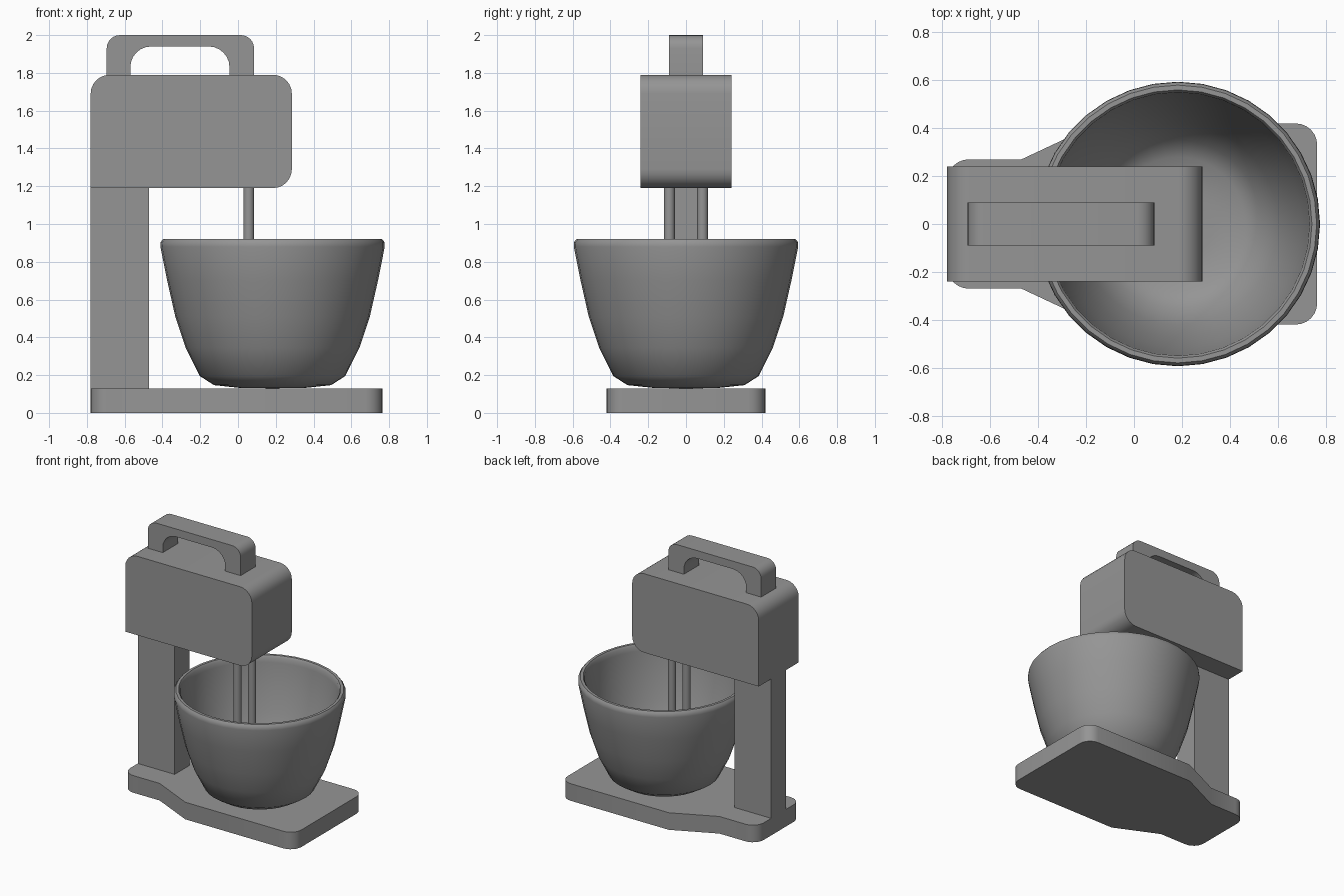
import bpy, bmesh, math
from mathutils import Vector

if "Cube" in bpy.data.objects:
    bpy.data.objects.remove(bpy.data.objects["Cube"])

gray = bpy.data.materials.new("plain_gray")
gray.diffuse_color = (0.3, 0.3, 0.3, 1)
gray.use_nodes = True
gray.node_tree.nodes["Principled BSDF"].inputs["Base Color"].default_value = gray.diffuse_color


def finish(name, bm, angle=35):
    bmesh.ops.recalc_face_normals(bm, faces=bm.faces[:])
    me = bpy.data.meshes.new(name)
    bm.to_mesh(me)
    bm.free()
    me.materials.append(gray)
    ob = bpy.data.objects.new(name, me)
    bpy.context.collection.objects.link(ob)
    bpy.ops.object.select_all(action='DESELECT')
    ob.select_set(True)
    bpy.context.view_layer.objects.active = ob
    bpy.ops.object.shade_smooth_by_angle(angle=math.radians(angle))
    return ob


def rounded(corners, steps=6):
    """Outline from (x, y, radius) corners, each rounded by an arc."""
    out = []
    n = len(corners)
    for i, (x, y, r) in enumerate(corners):
        p = Vector((x, y))
        if r == 0:
            out.append(p)
            continue
        a = (Vector(corners[i - 1][:2]) - p).normalized()
        b = (Vector(corners[(i + 1) % n][:2]) - p).normalized()
        half = a.angle(b) / 2
        c = p + (a + b).normalized() * (r / math.sin(half))
        s = p + a * (r / math.tan(half)) - c
        e = p + b * (r / math.tan(half)) - c
        turn = s.angle_signed(e)
        for k in range(steps + 1):
            t = -turn * k / steps
            out.append(c + Vector((s.x * math.cos(t) - s.y * math.sin(t),
                                   s.x * math.sin(t) + s.y * math.cos(t))))
    return out


def prism(name, outline, low, high, upright=True):
    """Extrude an outline along y (upright) or along z."""
    bm = bmesh.new()
    place = (lambda p: (p.x, low, p.y)) if upright else (lambda p: (p.x, p.y, low))
    face = bm.faces.new([bm.verts.new(place(p)) for p in outline])
    ext = bmesh.ops.extrude_face_region(bm, geom=[face])
    d = high - low
    bmesh.ops.translate(bm, vec=(0, d, 0) if upright else (0, 0, d),
                        verts=[v for v in ext["geom"] if isinstance(v, bmesh.types.BMVert)])
    return finish(name, bm)


# Base plate: narrow at the column, flaring out under the bowl
side = [(-0.78, 0.27, 0.09), (-0.47, 0.27, 0), (-0.15, 0.42, 0), (0.765, 0.42, 0.09)]
prism("base", rounded(side + [(x, -y, r) for x, y, r in reversed(side)]), 0, 0.13, False)

# Column
prism("column", rounded([(-0.78, 0.13, 0), (-0.47, 0.13, 0),
                         (-0.47, 1.19, 0), (-0.78, 1.19, 0)]), -0.09, 0.09)

# Motor head: square only at the lower back corner
prism("motor_head", rounded([(-0.78, 1.19, 0), (0.285, 1.19, 0.1),
                             (0.285, 1.79, 0.1), (-0.78, 1.79, 0.1)]), -0.24, 0.24)

# Handle arch
prism("handle", rounded([(-0.695, 1.79, 0), (-0.695, 2.0, 0.07), (0.085, 2.0, 0.07),
                         (0.085, 1.79, 0), (-0.045, 1.79, 0), (-0.045, 1.94, 0.11),
                         (-0.57, 1.94, 0.11), (-0.57, 1.79, 0)]), -0.09, 0.09)

# Bowl: outer wall, rim and inner wall spun around its axis
profile = [(0, 0.13), (0.17, 0.132), (0.31, 0.147), (0.385, 0.195), (0.46, 0.345),
           (0.515, 0.51), (0.558, 0.7), (0.594, 0.88), (0.592, 0.905), (0.58, 0.92),
           (0.56, 0.92), (0.55, 0.905), (0.548, 0.87), (0.516, 0.7), (0.475, 0.52),
           (0.42, 0.37), (0.35, 0.24), (0.28, 0.195), (0.15, 0.178), (0, 0.175)]
bm = bmesh.new()
verts = [bm.verts.new((0.183 + r, 0, z)) for r, z in profile]
edges = [bm.edges.new(pair) for pair in zip(verts, verts[1:])]
bmesh.ops.spin(bm, geom=verts + edges, cent=(0.183, 0, 0), axis=(0, 0, 1),
               angle=2 * math.pi, steps=36)
bmesh.ops.remove_doubles(bm, verts=bm.verts[:], dist=0.0005)
finish("bowl", bm, 50)

# Pair of beater rods reaching into the bowl
for label, y in (("front", -0.088), ("back", 0.088)):
    bm = bmesh.new()
    bmesh.ops.create_cone(bm, cap_ends=True, segments=16, radius1=0.029,
                          radius2=0.029, depth=0.9)
    bmesh.ops.translate(bm, vec=(0.057, y, 0.75), verts=bm.verts[:])
    finish("beater_rod_" + label, bm)
